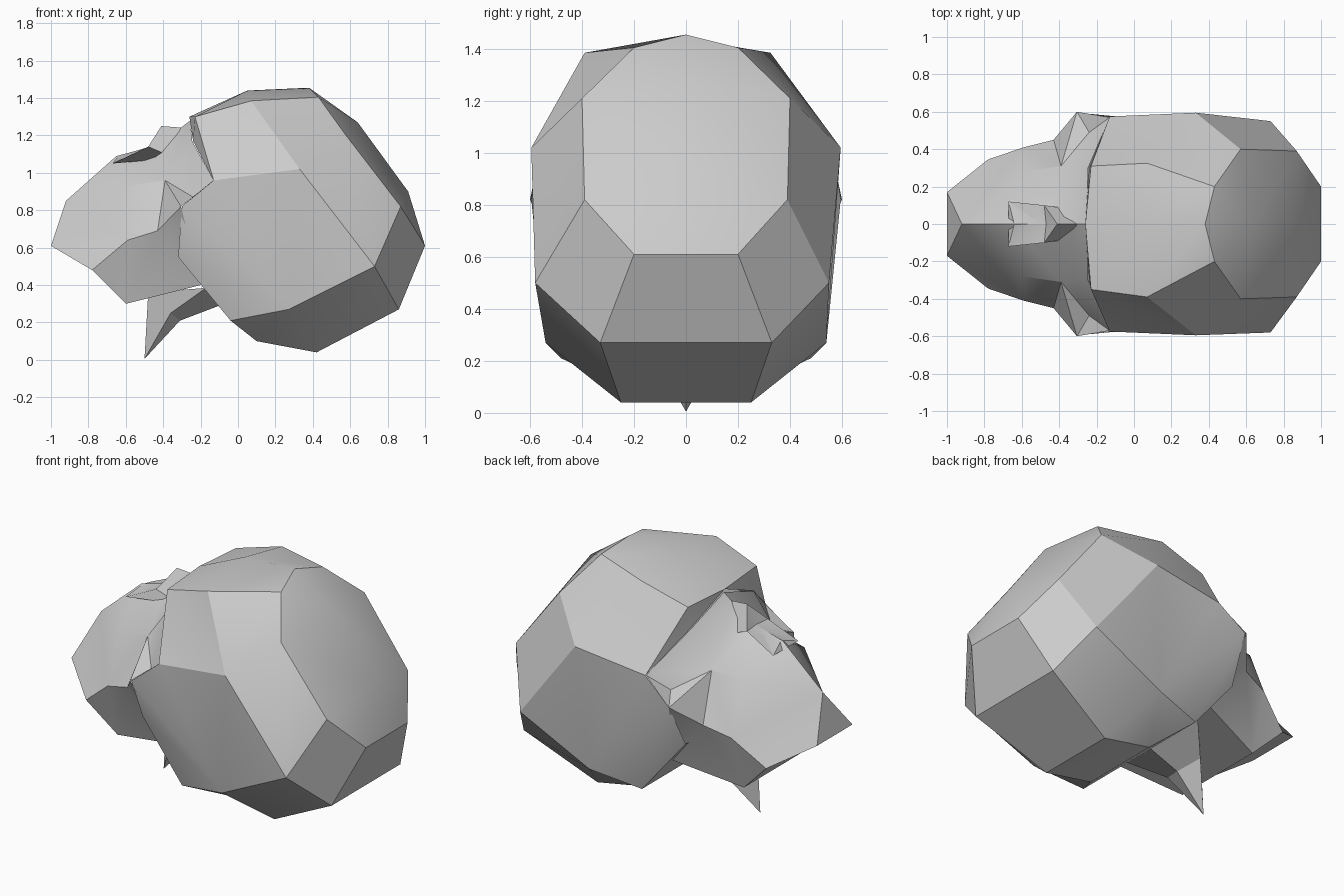
import bpy, bmesh, math

if "Cube" in bpy.data.objects:
    bpy.data.objects.remove(bpy.data.objects["Cube"], do_unlink=True)

grey = bpy.data.materials.new("plain grey")
grey.use_nodes = True
GREY = (0.6, 0.6, 0.6, 1)
grey.diffuse_color = GREY
grey.node_tree.nodes["Principled BSDF"].inputs["Base Color"].default_value = GREY


def build(name, points, sides, spans, tweaks=None, angle=30):
    """Points are the +y half. Sides are mirrored; spans bridge to their mirror."""
    bm = bmesh.new()
    left, right = {}, {}
    for key, (x, y, z) in points.items():
        left[key] = bm.verts.new((x, y, z))
        right[key] = left[key] if y == 0 else bm.verts.new((x, -y, z))
    for face in sides.split():
        bm.faces.new([left[k] for k in face])
        bm.faces.new([right[k] for k in reversed(face)])
    for span in spans.split():
        loop = [left[k] for k in span]
        loop += [right[k] for k in reversed(span) if right[k] not in loop]
        bm.faces.new(loop)
    for key, y in (tweaks or {}).items():
        right[key].co.y = y
    bmesh.ops.recalc_face_normals(bm, faces=bm.faces)
    mesh = bpy.data.meshes.new(name)
    bm.to_mesh(mesh)
    bm.free()
    mesh.materials.append(grey)
    obj = bpy.data.objects.new(name, mesh)
    bpy.context.collection.objects.link(obj)
    bpy.ops.object.select_all(action='DESELECT')
    obj.select_set(True)
    bpy.context.view_layer.objects.active = obj
    bpy.ops.object.shade_smooth_by_angle(angle=math.radians(angle))
    return obj


# Hair: faceted shell, open where the face fits in
hair = dict(
    A=(-0.26, 0, 1.30), B=(0.05, 0, 1.44), C=(0.38, 0, 1.455),
    D=(0.64, 0, 1.27), E=(0.91, 0, 0.90),
    F=(1.0, 0.20, 0.61), G=(0.86, 0.33, 0.27), H=(0.42, 0.25, 0.04),
    I=(0.10, 0.25, 0.10), J=(-0.23, 0.31, 1.30), K=(0.07, 0.325, 1.385),
    L=(0.43, 0.20, 1.405), M=(0.57, 0.40, 1.21), N=(0.87, 0.39, 0.82),
    O=(0.73, 0.55, 0.50), P=(0.33, 0.595, 1.02), Q=(0.27, 0.54, 0.27),
    R=(-0.13, 0.575, 0.96), S=(-0.30, 0.595, 0.82), T=(-0.04, 0.48, 0.21),
    U=(-0.32, 0.46, 0.55), W=(-0.24, 0.30, 1.17))
build("hair", hair,
      "ABKJ BCLK CDL LDM DENM EFN KLMP JKP JPR RPQ RQS POQ PMNO NFGO GHQO "
      "HIQ ITQ SQTU AJW JRW",
      "FE FG GH HI IT TU", tweaks=dict(K=-0.39, J=-0.35, O=-0.58))

# Face: chin at the far end, cheeks, jaw and temples, open behind the hair
face = dict(
    a=(-0.92, 0, 0.85), b=(-1.0, 0.17, 0.61), c=(-0.78, 0.345, 0.48),
    d=(-0.60, 0.30, 0.30), e=(-0.59, 0.41, 0.64),
    f=(-0.65, 0, 1.09), k=(-0.60, 0.28, 0.93), x=(-0.46, 0, 1.14),
    m=(-0.39, 0.31, 0.96), n=(-0.43, 0.45, 0.69), s=(-0.305, 0.60, 0.82),
    v=(-0.24, 0.49, 0.87), p=(-0.32, 0, 1.23), o=(-0.255, 0, 1.28),
    w=(-0.245, 0.30, 1.17), r=(-0.13, 0.57, 0.96), u=(-0.20, 0.41, 0.40))
build("face", face,
      "abce aek akf kem kmxf xmp pmwo enm nsm msv svr mvrw ced end nsu dnu",
      "ba bc cd du", angle=32)

# Nose: raised tip with a hollow between two wings
nose = dict(t=(-0.41, 0, 1.25), w=(-0.64, 0, 1.09), x=(-0.47, 0, 1.14),
            u=(-0.67, 0.12, 1.05), v=(-0.48, 0.10, 1.14),
            b=(-0.28, 0, 1.24), l=(-0.34, 0.08, 1.08))
build("nose", nose, "tvx xvu xuw tblv", "wu uvl lb", angle=20)

# Neck: tapered spike under the jaw, ridged along its underside
neck = dict(t=(-0.50, 0, 0.005), f=(-0.48, 0, 0.36), m=(-0.36, 0.14, 0.25),
            b=(-0.17, 0.34, 0.385), i=(-0.31, 0, 0.21), j=(-0.10, 0, 0.29))
build("neck_spike", neck, "ftm fmb tim mijb", "fb bj", angle=20)
